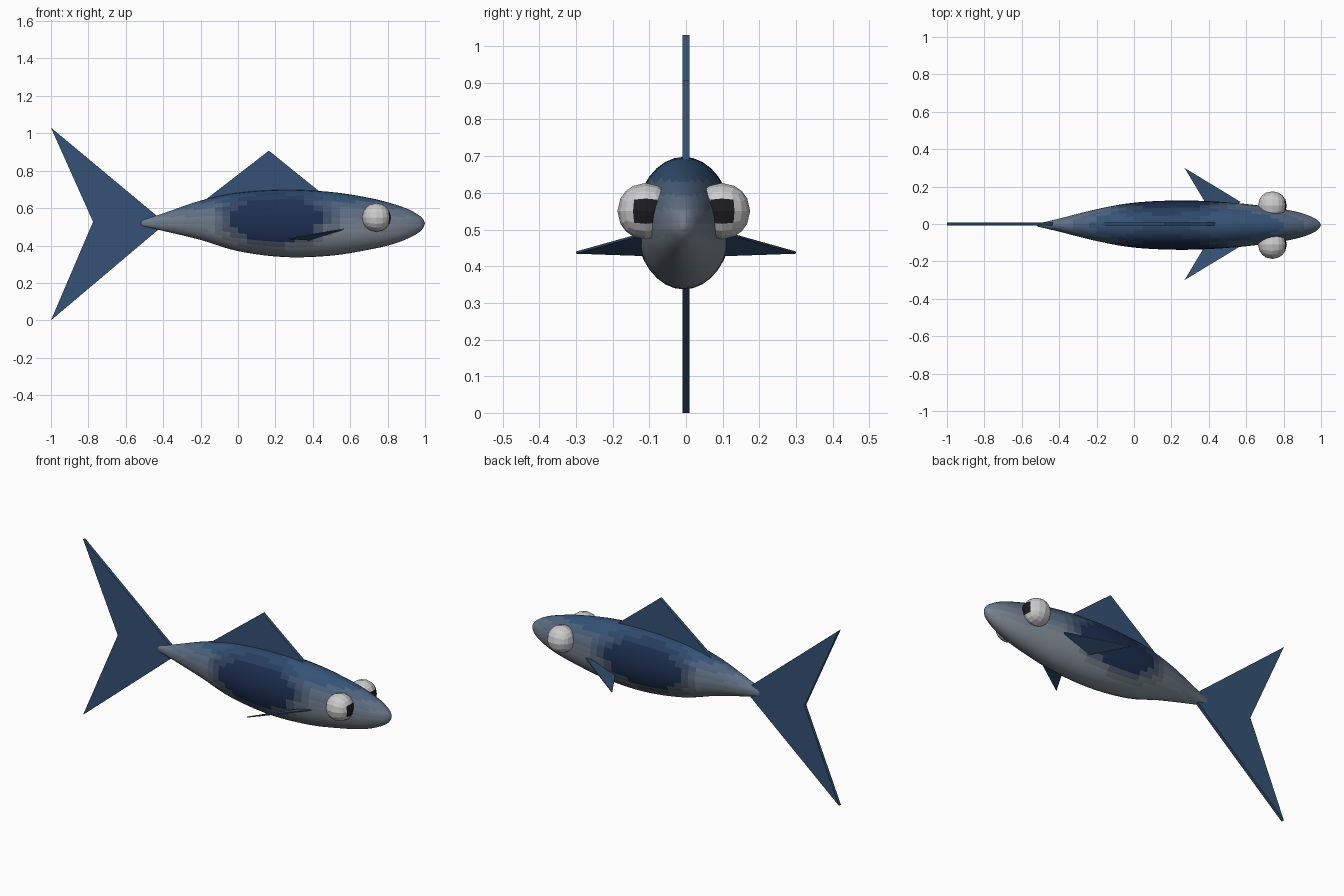
import bpy, bmesh, math
from mathutils import Vector

if "Cube" in bpy.data.objects:
    bpy.data.objects.remove(bpy.data.objects["Cube"])


def material(name, rgb):
    m = bpy.data.materials.get(name) or bpy.data.materials.new(name)
    m.diffuse_color = (*rgb, 1)
    m.use_nodes = True
    m.node_tree.nodes["Principled BSDF"].inputs["Base Color"].default_value = m.diffuse_color
    return m


def finish(bm, name, mats):
    bmesh.ops.recalc_face_normals(bm, faces=bm.faces)
    me = bpy.data.meshes.new(name)
    bm.to_mesh(me)
    bm.free()
    for m in mats:
        me.materials.append(m)
    ob = bpy.data.objects.new(name, me)
    bpy.context.collection.objects.link(ob)
    return ob


def catmull(a, b, c, d, t):
    return 0.5 * (2 * b + (c - a) * t + (2 * a - 5 * b + 4 * c - d) * t * t
                  + (3 * b - a - 3 * c + d) * t ** 3)


def lerp(a, b, t):
    return [p + (q - p) * t for p, q in zip(a, b)]


BLUE, BELLY, DARK = (.035, .085, .18), (.23, .27, .31), (.012, .028, .08)
fin_blue = material("fin_blue", (.035, .085, .18))
eye_white = material("eye_white", (.62, .62, .6))
pupil_black = material("pupil_black", (.012, .012, .015))
CY = -0.006

# Body: elliptical sections (x, top z, bottom z, half width), lofted
sections = [Vector(s) for s in [
    (-.515, .535, .505, .008), (-.40, .572, .478, .035), (-.20, .640, .430, .085),
    (0, .682, .370, .120), (.25, .698, .338, .132), (.50, .686, .346, .122),
    (.70, .655, .378, .101), (.82, .625, .405, .082), (.91, .594, .438, .060),
    (.97, .560, .472, .034), (.993, .536, .499, .013)]]
SEG, STEPS = 32, 5
rows = []
for i in range(len(sections) - 1):
    a, d = sections[max(i - 1, 0)], sections[min(i + 2, len(sections) - 1)]
    rows += [catmull(a, sections[i], sections[i + 1], d, k / STEPS) for k in range(STEPS)]
rows.append(sections[-1])

bm = bmesh.new()
rings = []
for x, top, bot, w in rows:
    rings.append([bm.verts.new((x, CY + w * math.cos(2 * math.pi * j / SEG),
                                (top + bot) / 2 + (top - bot) / 2 * math.sin(2 * math.pi * j / SEG)))
                  for j in range(SEG)])
for r, s in zip(rings, rings[1:]):
    for j in range(SEG):
        k = (j + 1) % SEG
        bm.faces.new((r[j], r[k], s[k], s[j]))
for ring, tip in ((rings[0], -.52), (rings[-1], 1.0)):
    p = bm.verts.new((tip, CY, .519))
    for j in range(SEG):
        bm.faces.new((ring[j], ring[(j + 1) % SEG], p))

# Body colour: blue back fading to a grey belly, dark patch on the flanks
body_mats = [material(f"skin_{i}_{j}", lerp(lerp(BELLY, BLUE, i / 5), DARK, j / 3))
             for i in range(6) for j in range(4)]
for f in bm.faces:
    c = f.calc_center_median()
    back = min(max((c.z - .46) / .19, 0), 1)
    d = math.hypot((c.x - .2) / .33, (c.z - .54) / .16)
    patch = min(max((1.1 - d) * 2.2, 0), 1)
    f.material_index = round(back * 5) * 4 + round(patch * 3)
body = finish(bm, "body", body_mats)
body.data.polygons.foreach_set("use_smooth", [True] * len(body.data.polygons))


# Fins: flat outlines extruded to a thin plate
def plate(name, points, offset):
    off = Vector(offset) / 2
    bm = bmesh.new()
    lo = [bm.verts.new(Vector(p) - off) for p in points]
    hi = [bm.verts.new(Vector(p) + off) for p in points]
    bm.faces.new(lo)
    bm.faces.new(hi[::-1])
    for i in range(len(points)):
        k = (i + 1) % len(points)
        bm.faces.new((lo[i], lo[k], hi[k], hi[i]))
    return finish(bm, name, [fin_blue])


plate("tail_fin", [(-.42, 0, .547), (-1, 0, 1.03), (-.775, 0, .527),
                   (-1, 0, 0), (-.42, 0, .49)], (0, .018, 0))
plate("dorsal_fin", [(-.18, 0, .64), (.165, 0, .907), (.44, 0, .685),
                     (.40, 0, .66), (-.10, 0, .63)], (0, .018, 0))

for side, label in ((1, "left"), (-1, "right")):
    plate(f"{label}_pectoral_fin", [(.57, side * .118, .488), (.27, side * .30, .437),
                                    (.39, side * .10, .43), (.53, side * .09, .482)],
          (0, 0, .006))

    # Eyes: faceted cube-spheres with a square pupil facing forward
    bm = bmesh.new()
    bmesh.ops.create_cube(bm, size=2)
    bmesh.ops.subdivide_edges(bm, edges=bm.edges[:], cuts=3, use_grid_fill=True)
    for f in bm.faces:
        c = f.calc_center_median()
        f.material_index = int(c.x > .99 and abs(c.y) < .5 and abs(c.z) < .5)
    for v in bm.verts:
        v.co = v.co.normalized() * .077 + Vector((.74, CY + side * .104, .55))
    finish(bm, f"{label}_eye", [eye_white, pupil_black])
